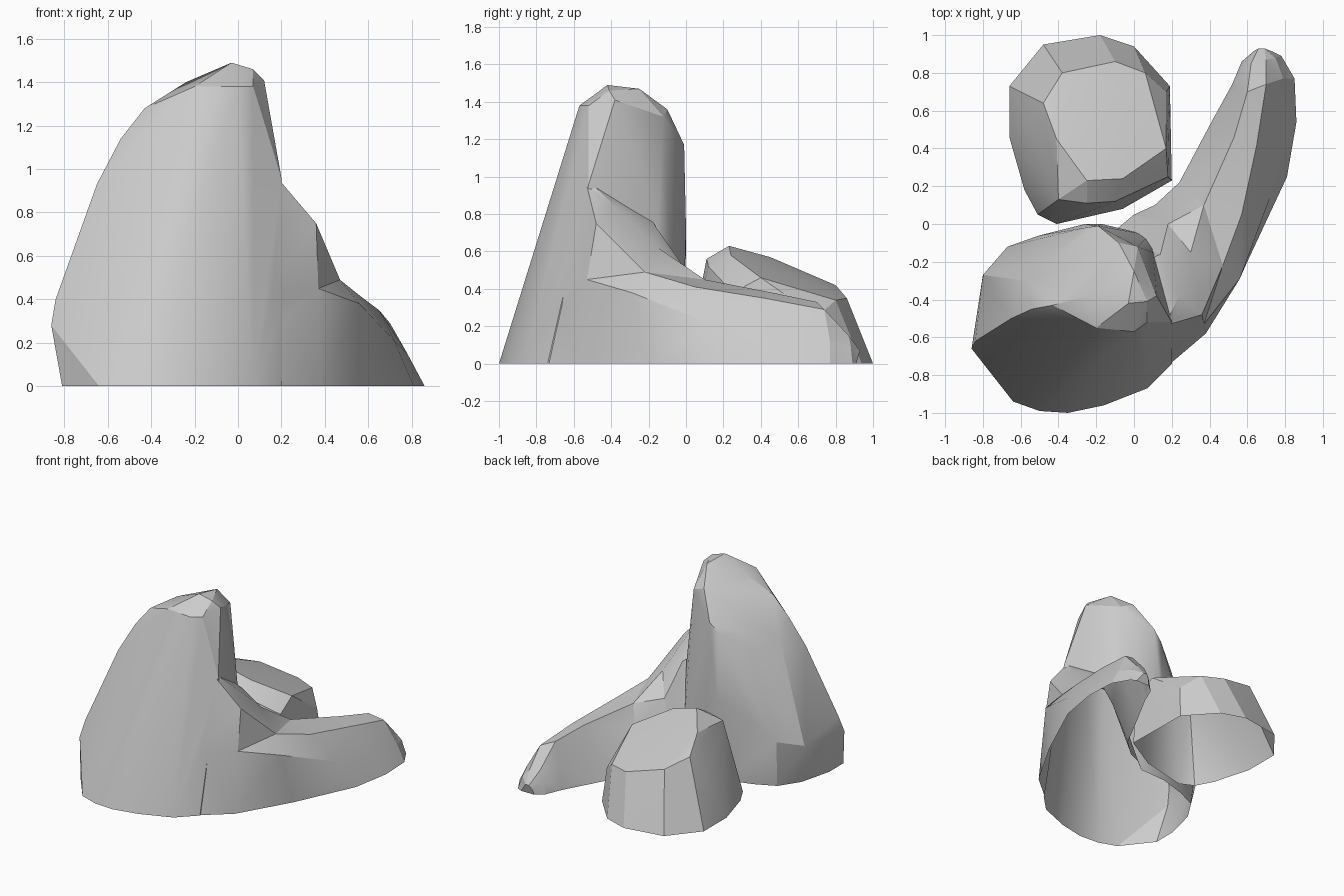
import bpy
import bmesh
from math import radians

default_cube = bpy.data.objects.get("Cube")
if default_cube:
    bpy.data.objects.remove(default_cube, do_unlink=True)

# Single stone colour
stone = bpy.data.materials.new("stone grey")
stone.use_nodes = True
stone_colour = (0.6, 0.6, 0.6, 1)
stone.diffuse_color = stone_colour
stone.node_tree.nodes["Principled BSDF"].inputs["Base Color"].default_value = stone_colour


def make_object(bm, name):
    """Turn a closed bmesh into a stone object."""
    bmesh.ops.recalc_face_normals(bm, faces=bm.faces)
    mesh = bpy.data.meshes.new(name)
    bm.to_mesh(mesh)
    bm.free()
    mesh.materials.append(stone)
    rock = bpy.data.objects.new(name, mesh)
    bpy.context.collection.objects.link(rock)
    return rock


def select_only(rock):
    bpy.ops.object.select_all(action="DESELECT")
    rock.select_set(True)
    bpy.context.view_layer.objects.active = rock


def hull_rock(name, footprint, corners):
    """Chiselled boulder: convex hull of a ground outline and upper corners."""
    bm = bmesh.new()
    for x, y in footprint:
        bm.verts.new((x, y, 0))
    for corner in corners:
        bm.verts.new(corner)
    result = bmesh.ops.convex_hull(bm, input=bm.verts)
    loose = {v for v in result["geom_interior"] + result["geom_unused"]
             if isinstance(v, bmesh.types.BMVert)}
    bmesh.ops.delete(bm, geom=list(loose), context="VERTS")
    return make_object(bm, name)


def loft_rock(name, sections):
    """Long ridge: closed skin between successive arch-shaped sections."""
    bm = bmesh.new()
    rows = [[bm.verts.new(point) for point in section] for section in sections]
    for row, following in zip(rows, rows[1:]):
        for i in range(len(row)):
            j = (i + 1) % len(row)
            bm.faces.new((row[i], row[j], following[j], following[i]))
    bm.faces.new(rows[0])
    bm.faces.new(rows[-1])
    bmesh.ops.triangulate(bm, faces=bm.faces)
    return make_object(bm, name)


def merge(rock, other):
    """Fuse another rock into this one, leaving no walls inside."""
    select_only(rock)
    union = rock.modifiers.new("union", "BOOLEAN")
    union.operation = "UNION"
    union.solver = "EXACT"
    union.object = other
    bpy.ops.object.modifier_apply(modifier=union.name)
    bpy.data.objects.remove(other, do_unlink=True)


def finish(rock, angle):
    """Open the underside and shade, keeping the chiselled edges crisp."""
    bm = bmesh.new()
    bm.from_mesh(rock.data)
    underside = [f for f in bm.faces if all(v.co.z < 0.001 for v in f.verts)]
    bmesh.ops.delete(bm, geom=underside, context="FACES")
    bm.to_mesh(rock.data)
    bm.free()
    select_only(rock)
    bpy.ops.object.shade_smooth_by_angle(angle=radians(angle))


# Tall standing rock
tall_footprint = [
    (-.81, -.72), (-.64, -.94), (-.5, -.99), (-.35, -1), (-.16, -.96), (.07, -.87),
    (.2, -.74), (.2, -.4), (.08, -.06), (-.1, -.02), (-.3, -.03), (-.5, -.09),
    (-.65, -.16), (-.75, -.31), (-.81, -.55),
]
tall_corners = [
    # Swollen lower flank
    (-.86, -.66, .28), (-.84, -.62, .4), (-.8, -.27, .3), (-.67, -.12, .35), (-.5, -.06, .5),
    # Left shoulder
    (-.65, -.5, .93), (-.54, -.45, 1.14), (-.43, -.43, 1.28), (-.45, -.13, .97), (-.57, -.3, 1.05),
    # Crown
    (-.2, -.55, 1.38), (0, -.57, 1.38), (-.24, -.38, 1.4), (-.03, -.42, 1.49), (.07, -.52, 1.38),
    (.07, -.41, 1.46), (.12, -.38, 1.41), (0, -.25, 1.47), (-.08, -.1, 1.36),
    # Back and cut right side
    (.02, -.12, 1.32), (-.26, -.02, 1.1), (-.19, -.01, 1.17), (-.17, 0, .72),
    (-.26, 0, .6), (.1, -.15, .75), (.2, -.52, .96),
]
tall_rock = hull_rock("tall_rock", tall_footprint, tall_corners)

# Curved low ridge, each section running from outer foot over the crest to inner foot
ridge_sections = [
    [(.05, -.86, 0), (.12, -.7, .45), (.19, -.53, .95), (.18, -.5, .96), (.05, -.2, .8), (-.12, -.05, 0)],
    [(.38, -.58, 0), (.37, -.53, .45), (.36, -.48, .75), (.24, -.38, .84), (.14, -.16, .73), (0, .05, 0)],
    [(.6, -.2, 0), (.56, -.29, .38), (.47, -.22, .49), (.3, -.15, .62), (.18, 0, .5), (.11, .1, 0)],
    [(.81, .25, 0), (.72, .14, .21), (.57, .05, .41), (.37, .1, .45), (.32, .15, .3), (.24, .22, 0)],
    [(.86, .54, 0), (.78, .5, .15), (.65, .42, .35), (.53, .46, .38), (.47, .5, .2), (.41, .54, 0)],
    [(.85, .77, 0), (.79, .77, .12), (.7, .74, .29), (.6, .7, .33), (.55, .72, .17), (.52, .74, 0)],
    [(.78, .89, 0), (.75, .88, .1), (.7, .87, .15), (.62, .85, .17), (.59, .86, .1), (.57, .86, 0)],
    [(.74, .91, 0), (.72, .91, .05), (.69, .93, .07), (.66, .93, .07), (.64, .92, .04), (.63, .91, 0)],
]
ridge_rock = loft_rock("ridge_rock", ridge_sections)
merge(tall_rock, ridge_rock)
finish(tall_rock, 22)

# Small boulder behind, with a sloping flat top
boulder_footprint = [
    (-.66, .73), (-.48, .95), (-.18, 1), (0, .94), (.19, .73), (.2, .23),
    (-.06, .08), (-.41, 0), (-.51, .05), (-.58, .18), (-.66, .46),
]
boulder_corners = [
    (-.48, .64, .48), (-.38, .8, .42), (-.1, .86, .35), (.06, .8, .34), (.17, .4, .46),
    (-.06, .24, .58), (-.25, .23, .63), (-.41, .45, .57), (-.4, .13, .54),
    (-.25, .11, .56), (-.1, .12, .52), (.18, .25, .38), (-.56, .55, .32), (.17, .7, .25),
]
small_boulder = hull_rock("small_boulder", boulder_footprint, boulder_corners)
finish(small_boulder, 22)
